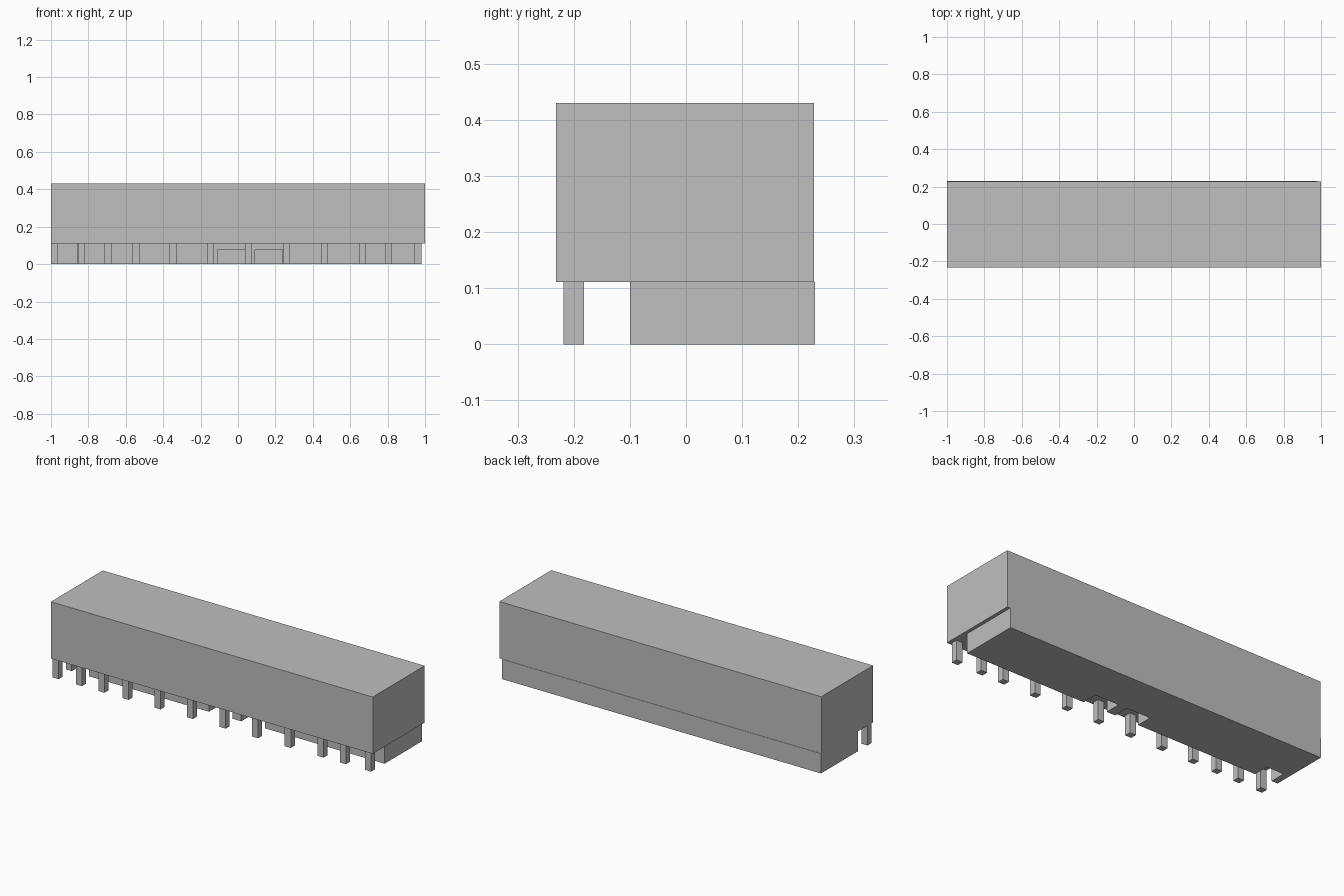
import bpy
import bmesh

cube = bpy.data.objects.get("Cube")
if cube:
    bpy.data.objects.remove(cube, do_unlink=True)

grey = bpy.data.materials.new("plain_grey")
grey.use_nodes = True
colour = (0.52, 0.52, 0.52, 1)
grey.diffuse_color = colour
grey.node_tree.nodes["Principled BSDF"].inputs["Base Color"].default_value = colour


def prism(name, outline, z0, z1):
    """Extrude a plan outline from z0 up to z1."""
    bm = bmesh.new()
    floor = bm.faces.new([bm.verts.new((x, y, z0)) for x, y in outline])
    grown = bmesh.ops.extrude_face_region(bm, geom=[floor], use_keep_orig=True)
    top = [v for v in grown["geom"] if isinstance(v, bmesh.types.BMVert)]
    bmesh.ops.translate(bm, verts=top, vec=(0, 0, z1 - z0))
    bmesh.ops.recalc_face_normals(bm, faces=bm.faces)
    mesh = bpy.data.meshes.new(name)
    bm.to_mesh(mesh)
    bm.free()
    mesh.materials.append(grey)
    obj = bpy.data.objects.new(name, mesh)
    bpy.context.collection.objects.link(obj)
    return obj


def box(name, x0, x1, y0, y1, z0, z1):
    return prism(name, [(x0, y0), (x1, y0), (x1, y1), (x0, y1)], z0, z1)


STOREY = 0.111
FRONT, BACK = -0.10, 0.23
RECESS = FRONT + 0.09

# Overhanging upper block
box("upper_block", -1, 1, -0.232, 0.228, STOREY, 0.43)

# Ground storey, with entrance recesses along its front wall
entrances = [(-0.11, 0.037), (0.09, 0.238)]
outline = [(-1, FRONT)]
for x0, x1 in [(-0.963, -0.857)] + entrances:
    outline += [(x0, FRONT), (x0, RECESS), (x1, RECESS), (x1, FRONT)]
outline += [(0.981, FRONT), (0.981, BACK), (-1, BACK)]
prism("ground_storey", outline, 0, STOREY)

# Lintels over the two middle entrances
for i, (x0, x1) in enumerate(entrances):
    box(f"lintel_{i + 1}", x0, x1, FRONT, RECESS, 0.077, STOREY)

# Row of square columns under the front edge
column_lefts = [-1, -0.855, -0.715, -0.565, -0.366, -0.165,
                0.038, 0.24, 0.443, 0.646, 0.785, 0.942]
for i, x in enumerate(column_lefts):
    box(f"column_{i + 1}", x, x + 0.038, -0.218, -0.182, 0, STOREY)
